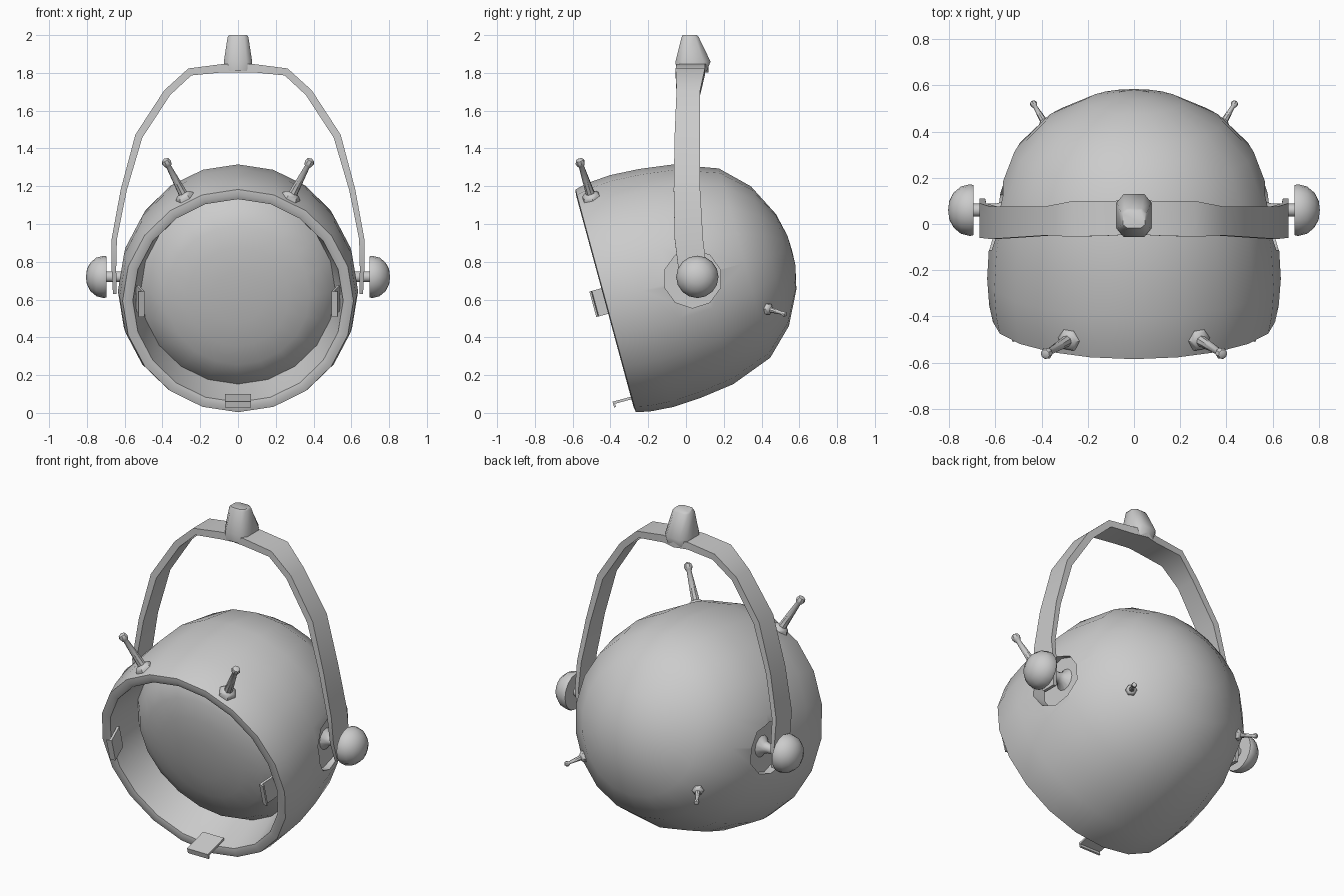
import bpy
import bmesh
from math import cos, sin, pi, radians
from mathutils import Matrix, Vector

cube = bpy.data.objects.get("Cube")
if cube:
    bpy.data.objects.remove(cube, do_unlink=True)

grey = bpy.data.materials.new("plain_grey")
grey.use_nodes = True
colour = (0.6, 0.6, 0.6, 1)
grey.diffuse_color = colour
grey.node_tree.nodes["Principled BSDF"].inputs["Base Color"].default_value = colour


def make(name, bm, matrix=Matrix()):
    bmesh.ops.remove_doubles(bm, verts=bm.verts, dist=0.0001)
    bmesh.ops.recalc_face_normals(bm, faces=bm.faces)
    bm.transform(matrix)
    mesh = bpy.data.meshes.new(name)
    bm.to_mesh(mesh)
    bm.free()
    mesh.materials.append(grey)
    obj = bpy.data.objects.new(name, mesh)
    bpy.context.collection.objects.link(obj)
    return obj


def finish(obj, angle=40):
    """Apply modifiers, then shade smooth with sharp edges kept."""
    bpy.ops.object.select_all(action='DESELECT')
    obj.select_set(True)
    bpy.context.view_layer.objects.active = obj
    for mod in list(obj.modifiers):
        bpy.ops.object.modifier_apply(modifier=mod.name)
    bpy.ops.object.shade_smooth_by_angle(angle=radians(angle))


def loft(name, rings, matrix=Matrix()):
    bm = bmesh.new()
    loops = [[bm.verts.new(p) for p in ring] for ring in rings]
    n = len(loops[0])
    for a, b in zip(loops, loops[1:]):
        for i in range(n):
            j = (i + 1) % n
            bm.faces.new((a[i], a[j], b[j], b[i]))
    for ring in (loops[0], loops[-1]):
        if (ring[0].co - ring[1].co).length > 0.001:
            bm.faces.new(ring)
    return make(name, bm, matrix)


def lathe(name, profile, matrix=Matrix(), n=20):
    rings = [[Vector((r * cos(2 * pi * i / n), r * sin(2 * pi * i / n), h))
              for i in range(n)] for r, h in profile]
    return loft(name, rings, matrix)


def box(name, centre, size, matrix):
    bm = bmesh.new()
    bmesh.ops.create_cube(bm, size=1)
    return make(name, bm, matrix @ Matrix.Translation(centre) @ Matrix.Diagonal((*size, 1)))


# Tilted housing frame: local z runs backward, local y runs down
tilt = Matrix.Translation((0, -0.43, 0.592)) @ Matrix.Rotation(radians(-74.8), 4, 'X')

# Recessed domed lens, rolled rim and round housing in one closed profile
housing = lathe("housing", [
    (0, 0.065), (0.14, 0.07), (0.27, 0.085), (0.38, 0.115), (0.46, 0.155), (0.515, 0.22),
    (0.541, 0.1), (0.557, 0.008), (0.582, 0), (0.611, 0.005), (0.627, 0.08), (0.636, 0.2),
    (0.627, 0.36), (0.603, 0.54), (0.519, 0.767), (0.383, 0.906), (0.207, 0.995),
    (0.08, 1.024), (0, 1.027)], tilt)

# Side pockets cut into the housing, with pivots and round knobs
for side, label in ((1, "left"), (-1, "right")):
    turn = Matrix.Rotation(side * pi / 2, 4, 'Y')
    cutter = lathe(label + "_pocket_cutter", [(0.155, 0.55), (0.155, 0.8)],
                   Matrix.Translation((0, 0.035, 0.71)) @ turn, 10)
    cut = housing.modifiers.new("pocket", 'BOOLEAN')
    cut.operation = 'DIFFERENCE'
    cut.solver = 'EXACT'
    cut.object = cutter
    cutter.hide_render = True
    finish(housing)
    bpy.data.objects.remove(cutter, do_unlink=True)

    pivot = Matrix.Translation((0, 0.06, 0.72)) @ turn
    finish(lathe(label + "_pivot", [(0.075, 0.54), (0.035, 0.575), (0.028, 0.6),
                                    (0.028, 0.71)], pivot, 12))
    finish(lathe(label + "_knob", [
        (0, 0.695), (0.108, 0.695), (0.112, 0.71), (0.102, 0.75), (0.075, 0.782),
        (0.04, 0.8), (0, 0.805)], pivot, 16))

# Clips inside the rim, leaning inward at the front: left, bottom, right
for label, angle, lean, reach in (("left", 0, 14, 0.065), ("bottom", pi / 2, 0, 0.1),
                                  ("right", pi, 14, 0.065)):
    place = (tilt @ Matrix.Rotation(angle, 4, 'Z') @ Matrix.Translation((0.54, 0, 0.06))
             @ Matrix.Rotation(radians(lean), 4, 'Y'))
    length = reach + 0.06
    box(label + "_clip", (-0.008, 0, -length / 2), (0.014, 0.14, length), place)
    box(label + "_clip_lip", (0.002, 0, 0.005 - length), (0.03, 0.14, 0.01), place)


def peg(name, base, tip, normal, size):
    """Six-sided foot on the surface, thin tapering rod and ball end."""
    base, tip = Vector(base), Vector(tip)
    foot = Vector(normal).to_track_quat('Z', 'Y').to_matrix().to_4x4()
    shape = [(2, -0.8), (2, 0.2), (1.5, 0.8), (0.6, 1.3)]
    finish(lathe(name + "_foot", [(r * size, h * size) for r, h in shape],
                 Matrix.Translation(base) @ foot, 6))
    axis = tip - base
    length = axis.length
    rod = axis.to_track_quat('Z', 'Y').to_matrix().to_4x4()
    profile = [(size, 0), (0.9 * size, 1.6 * size), (0.55 * size, length - size)]
    profile += [(size * cos(a), length + size * sin(a)) for a in (-pi / 5, 0, pi / 5)]
    profile += [(0, length + size)]
    finish(lathe(name, profile, Matrix.Translation(base) @ rod, 8))


for side, label in ((1, "left"), (-1, "right")):
    peg(label + "_front_peg", (side * 0.28, -0.5, 1.14), (side * 0.378, -0.56, 1.325),
        (side * 0.45, -0.2, 0.87), 0.026)
    peg(label + "_back_peg", (side * 0.385, 0.435, 0.55), (side * 0.435, 0.52, 0.525),
        (side * 0.6, 0.8, -0.15), 0.016)

# Flat carrying band: x, z, front y, back y, half thickness
half = [(0, 1.825, -0.04, 0.12, 0.022), (0.08, 1.825, -0.05, 0.1, 0.022),
        (0.255, 1.805, -0.055, 0.1, 0.02), (0.375, 1.695, -0.05, 0.075, 0.02),
        (0.525, 1.465, -0.06, 0.075, 0.02), (0.605, 1.18, -0.065, 0.075, 0.016),
        (0.655, 0.92, -0.06, 0.09, 0.014), (0.657, 0.76, -0.04, 0.11, 0.012),
        (0.652, 0.63, 0.01, 0.1, 0.01)]
path = [(-x, *rest) for x, *rest in reversed(half[1:])] + half
sections = []
for i, (x, z, y0, y1, t) in enumerate(path):
    before, after = path[max(i - 1, 0)], path[min(i + 1, len(path) - 1)]
    out = Vector((before[1] - after[1], 0, after[0] - before[0])).normalized()
    sections.append([Vector((x, y, z)) + out * t * k for y, k in (
        (y0, 1), (y1, 1), (y1, -1), (y0, -1))])
finish(loft("carrying_band", sections))

# Tapered boss on top of the band: z, half width, centre y, half depth
rings = []
for z, hx, cy, hy in ((1.81, 0.075, 0.03, 0.08), (1.86, 0.075, 0.037, 0.093),
                      (1.99, 0.055, 0.022, 0.045), (2.0, 0.048, 0.02, 0.038)):
    rings.append([Vector((hx * u, cy + hy * v, z)) for u, v in (
        (1, 0.6), (0.6, 1), (-0.6, 1), (-1, 0.6), (-1, -0.6), (-0.6, -1), (0.6, -1), (1, -0.6))])
finish(loft("top_boss", rings), 50)
